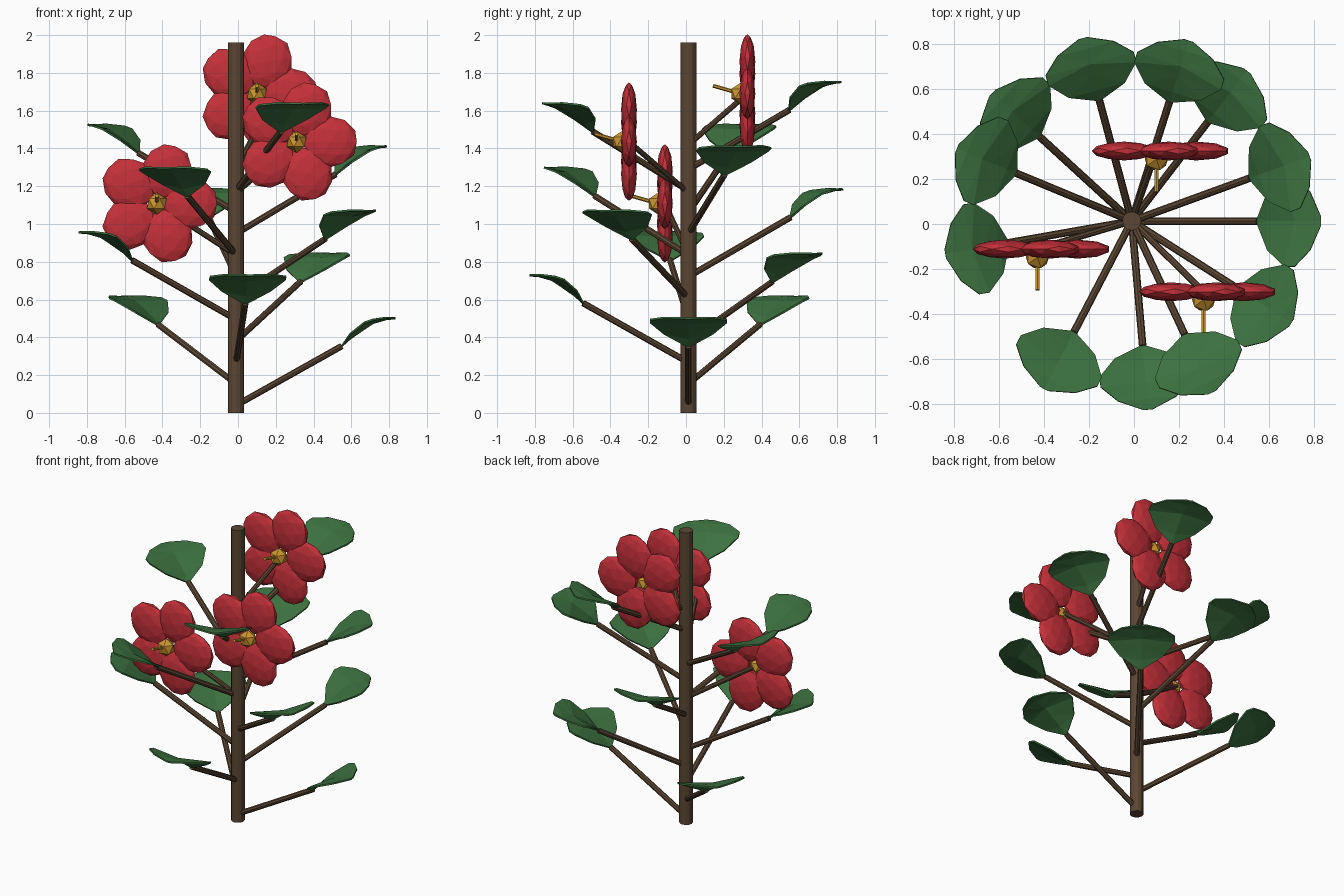
import bpy, bmesh, math
from mathutils import Matrix, Vector

if "Cube" in bpy.data.objects:
    bpy.data.objects.remove(bpy.data.objects["Cube"])


def material(name, rgb):
    m = bpy.data.materials.new(name)
    m.diffuse_color = (*rgb, 1)
    m.use_nodes = True
    m.node_tree.nodes["Principled BSDF"].inputs["Base Color"].default_value = m.diffuse_color
    return m


BARK = material("bark brown", (0.105, 0.062, 0.033))
GREEN = material("leaf green", (0.045, 0.165, 0.05))
RED = material("petal red", (0.56, 0.03, 0.042))
GOLD = material("pollen gold", (0.62, 0.31, 0.03))


def finish(bm, name, mat):
    me = bpy.data.meshes.new(name)
    bm.to_mesh(me)
    bm.free()
    me.materials.append(mat)
    ob = bpy.data.objects.new(name, me)
    bpy.context.collection.objects.link(ob)
    return ob


def rod(name, a, b, radius, sides, mat):
    a, b = Vector(a), Vector(b)
    d = b - a
    mtx = Matrix.Translation((a + b) / 2) @ d.to_track_quat('Z', 'Y').to_matrix().to_4x4()
    bm = bmesh.new()
    bmesh.ops.create_cone(bm, cap_ends=True, segments=sides, radius1=radius,
                          radius2=radius, depth=d.length, matrix=mtx)
    return finish(bm, name, mat)


def ball(name, mtx, subdivisions, mat):
    bm = bmesh.new()
    bmesh.ops.create_icosphere(bm, subdivisions=subdivisions, radius=1, matrix=mtx)
    return finish(bm, name, mat)


# Leaf stations: distance outwards, half width, midrib height, edge height
LEAF = [(0, 0.012, 0, 0), (0.045, 0.13, 0.04, 0.065), (0.12, 0.203, 0.092, 0.125),
        (0.165, 0.203, 0.122, 0.14), (0.235, 0.13, 0.142, 0.15), (0.283, 0.02, 0.146, 0.148)]


def leaf(name, pos, angle):
    bm = bmesh.new()
    rows = [[bm.verts.new(p) for p in ((x, -w, e), (x, 0, m), (x, w, e))]
            for x, w, m, e in LEAF]
    for r0, r1 in zip(rows, rows[1:]):
        for j in range(2):
            bm.faces.new((r0[j], r1[j], r1[j + 1], r0[j + 1]))
    bmesh.ops.triangulate(bm, faces=bm.faces[:])
    ob = finish(bm, name, GREEN)
    ob.matrix_world = Matrix.Translation(pos) @ Matrix.Rotation(angle, 4, 'Z')
    thick = ob.modifiers.new("thickness", 'SOLIDIFY')
    thick.thickness = 0.01
    thick.offset = 0


# Trunk
CX, CY = -0.01, 0.013
rod("trunk", (CX, CY, 0), (CX, CY, 1.96), 0.042, 12, BARK)

# Twelve branches spiralling up by the golden angle, each with one leaf
for i in range(12):
    a = math.radians(137.5 * i)
    z = 0.04 + 0.1136 * i
    end = Vector((CX + 0.56 * math.cos(a), CY + 0.56 * math.sin(a), z + 0.314))
    rod(f"branch_{i}", (CX, CY, z), end, 0.017, 8, BARK)
    leaf(f"leaf_{i}", end, a)

# Three flowers facing the front: centre and height where the stem leaves the trunk
FLOWERS = [((0.10, 0.325, 1.69), 1.42), ((0.31, -0.302, 1.435), 1.165),
           ((-0.43, -0.112, 1.108), 0.835)]
for n, (c, z0) in enumerate(FLOWERS):
    c = Vector(c)
    rod(f"flower_stem_{n}", (CX, CY, z0), c, 0.015, 8, BARK)
    for k in range(5):
        mtx = (Matrix.Translation(c) @ Matrix.Rotation(-math.radians(72 * k), 4, 'Y')
               @ Matrix.Translation((0.178, 0, 0))
               @ Matrix.Diagonal((0.148, 0.042, 0.135, 1)))
        ball(f"petal_{n}_{k}", mtx, 2, RED)
    heart = c + Vector((0, -0.035, 0))
    ball(f"flower_heart_{n}", Matrix.Translation(heart) @ Matrix.Scale(0.058, 4), 1, GOLD)
    rod(f"stamen_{n}", heart, c + Vector((0, -0.182, 0.042)), 0.01, 6, GOLD)
